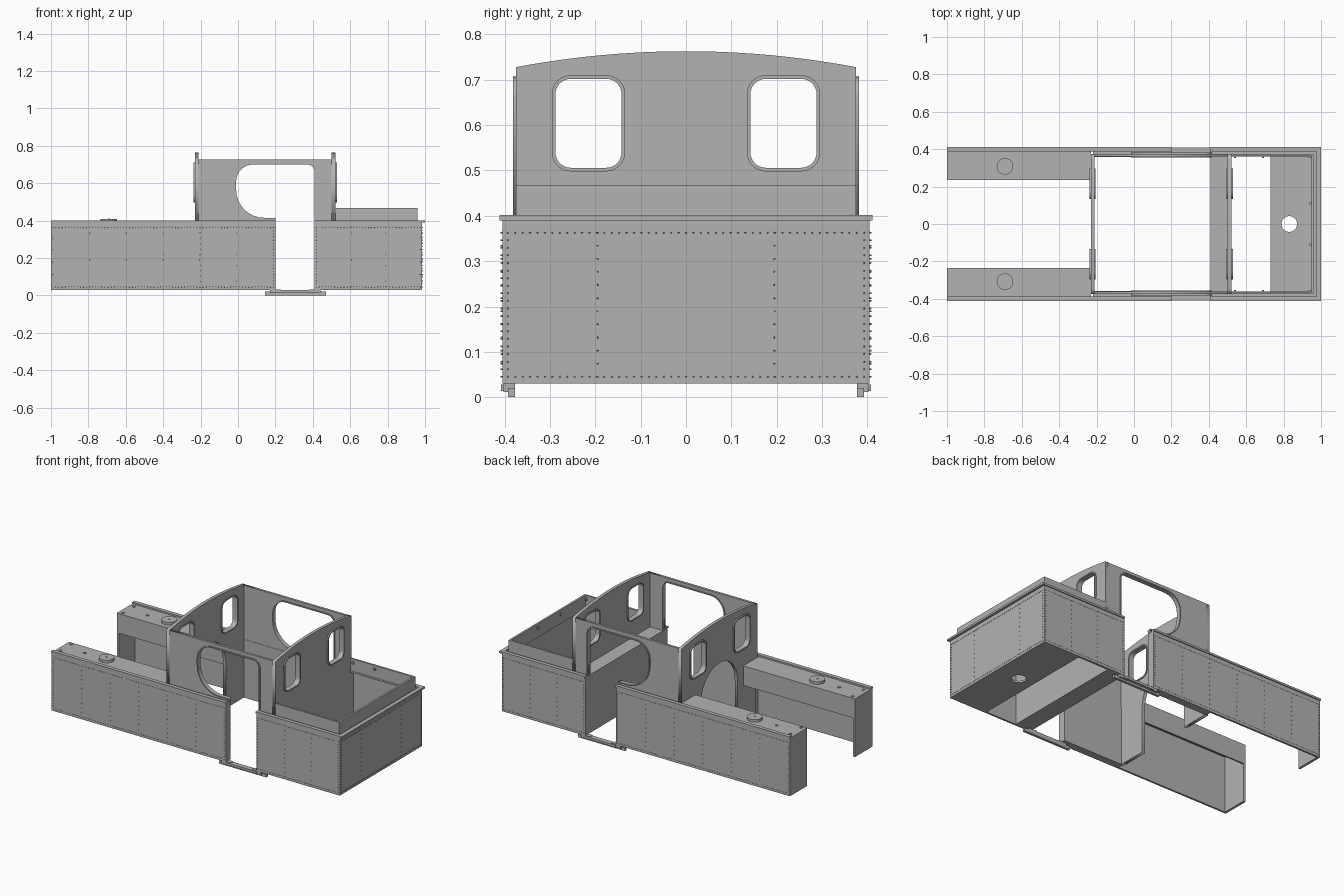
import bpy, bmesh, math
from mathutils import Matrix, Vector

cube = bpy.data.objects.get("Cube")
if cube:
    bpy.data.objects.remove(cube, do_unlink=True)

grey = bpy.data.materials.new("primer_grey")
grey.use_nodes = True
grey.diffuse_color = (0.45, 0.45, 0.45, 1)
grey.node_tree.nodes["Principled BSDF"].inputs["Base Color"].default_value = (0.45, 0.45, 0.45, 1)


def add(name, bm):
    mesh = bpy.data.meshes.new(name)
    bm.to_mesh(mesh)
    bm.free()
    mesh.materials.clear()
    mesh.materials.append(grey)
    ob = bpy.data.objects.new(name, mesh)
    bpy.context.scene.collection.objects.link(ob)
    return ob


def box(name, xs, ys, zs):
    bm = bmesh.new()
    bmesh.ops.create_cube(bm, size=1)
    for v in bm.verts:
        v.co = [(min(r) + max(r)) / 2 + c * (max(r) - min(r)) for r, c in zip((xs, ys, zs), v.co)]
    return add(name, bm)


def disc(name, x, y, z, radius, height, sides=32):
    bm = bmesh.new()
    bmesh.ops.create_cone(bm, cap_ends=True, segments=sides, radius1=radius, radius2=radius,
                          depth=height, matrix=Matrix.Translation((x, y, z + height / 2)))
    return add(name, bm)


def rounded(corners, steps=8):
    """Outline with square corners given as (u, v) or (u, v, radius)."""
    pts, n = [], len(corners)
    for i, c in enumerate(corners):
        p = Vector(c[:2])
        if len(c) == 2:
            pts.append(p)
            continue
        a = (Vector(corners[i - 1][:2]) - p).normalized() * c[2]
        b = (Vector(corners[(i + 1) % n][:2]) - p).normalized() * c[2]
        for k in range(steps + 1):
            t = math.pi / 2 * k / steps
            pts.append(p + a + b - b * math.cos(t) - a * math.sin(t))
    return pts


def plate(name, axis, w, outlines):
    """Flat plate with holes, spanning w[0]..w[1] along the axis."""
    curve = bpy.data.curves.new(name, 'CURVE')
    curve.dimensions = '2D'
    curve.fill_mode = 'BOTH'
    curve.extrude = abs(w[1] - w[0]) / 2
    for pts in outlines:
        spline = curve.splines.new('POLY')
        spline.points.add(len(pts) - 1)
        for sp, p in zip(spline.points, pts):
            sp.co = (p[0], p[1], 0, 1)
        spline.use_cyclic_u = True
    tmp = bpy.data.objects.new(name + "_outline", curve)
    bpy.context.scene.collection.objects.link(tmp)
    mesh = bpy.data.meshes.new_from_object(tmp.evaluated_get(bpy.context.evaluated_depsgraph_get()))
    bpy.data.objects.remove(tmp, do_unlink=True)
    bm = bmesh.new()
    bm.from_mesh(mesh)
    mid = (w[0] + w[1]) / 2
    for v in bm.verts:
        a, b, c = v.co.x, v.co.y, v.co.z + mid
        v.co = {'x': (c, a, b), 'y': (a, c, b), 'z': (a, b, c)}[axis]
    bmesh.ops.remove_doubles(bm, verts=bm.verts, dist=1e-5)
    bmesh.ops.recalc_face_normals(bm, faces=bm.faces)
    return add(name, bm)


def arc(cu, cv, r, a0, a1, n):
    return [(cu + r * math.cos(a0 + (a1 - a0) * i / n), cv + r * math.sin(a0 + (a1 - a0) * i / n))
            for i in range(n + 1)]


def window(s, k):
    u0, u1 = s * (0.142 - k), s * (0.288 + k)
    r = 0.034 + k
    return rounded([(u0, 0.506 - k, r), (u1, 0.506 - k, r), (u1, 0.702 + k, r), (u0, 0.702 + k, r)])


def side_opening(k):
    return rounded([(0.41 + k, 0.4), (0.41 + k, 0.7 + k, 0.04 + k), (-0.01 - k, 0.7 + k, 0.09 + k),
                    (-0.01 - k, 0.415 - k, 0.15 + k), (0.2, 0.415 - k)])


# Cab end walls with arched tops and windows
roof = [(y, 0.763 - 0.035 * (y / 0.375) ** 2) for y in (0.375 * (i / 12 - 1) for i in range(25))]
holes = [window(s, 0) for s in (1, -1)]
plate("cab_rear_wall", 'x', (0.5, 0.52), [[(-0.375, 0.39)] + roof + [(0.375, 0.39)]] + holes)
arch = arc(0, 0.32, 0.18, 0, math.pi, 24)
plate("cab_front_wall", 'x', (-0.23, -0.21),
      [[(-0.36, 0.03), (-0.36, 0.39), (-0.375, 0.39)] + roof +
       [(0.375, 0.39), (0.36, 0.39), (0.36, 0.03), (0.18, 0.03)] + arch + [(-0.18, 0.03)]] + holes)
for s, side in ((1, "back"), (-1, "front")):
    for end, w in (("rear", (0.495, 0.528)), ("forward", (-0.238, -0.205))):
        plate(f"{end}_window_frame_{side}", 'x', w, [window(s, 0.008), window(s, 0)])

for s, side in ((1, "back"), (-1, "front")):
    def part(name, xs, ys, zs):
        return box(f"{name}_{side}", xs, [s * y for y in ys], zs)

    # Cab side with combined window and door opening
    plate(f"cab_side_{side}", 'y', (s * 0.36, s * 0.375),
          [[(0.2, 0.39), (-0.21, 0.39), (-0.21, 0.728), (0.5, 0.728), (0.5, 0.39), (0.41, 0.39)]
           + side_opening(0)])
    plate(f"opening_beading_{side}", 'y', (s * 0.355, s * 0.382),
          [side_opening(0.007) + side_opening(0)[::-1]])

    # Side tank, open underneath and on the inner face
    part("tank_outer_wall", (-1, 0.2), (0.393, 0.405), (0.03, 0.39))
    part("tank_top", (-1, -0.23), (0.235, 0.405), (0.378, 0.392))
    part("tank_inner_lip", (-1, -0.23), (0.235, 0.245), (0.27, 0.385))
    part("tank_end", (-1, -0.985), (0.235, 0.4), (0.03, 0.385))
    part("tank_cab_lining", (-0.22, 0.2), (0.358, 0.395), (0.03, 0.392))
    part("tank_rail", (-1, 0.2), (0.387, 0.411), (0.39, 0.402))
    disc(f"filler_cap_{side}", -0.69, s * 0.308, 0.39, 0.044, 0.018)
    disc(f"filler_knob_{side}", -0.69, s * 0.308, 0.405, 0.005, 0.006, 12)
    for x, y in ((-0.84, 0.308), (-0.97, 0.36), (-0.97, 0.255)):
        disc(f"tank_bolt_{side}", x, s * y, 0.39, 0.009, 0.006, 12)

    # Bunker side, rim and coaming
    part("bunker_side", (0.41, 0.985), (0.393, 0.405), (0.03, 0.39))
    part("bunker_deck", (0.41, 0.985), (0.36, 0.405), (0.382, 0.392))
    part("bunker_rim", (0.41, 1), (0.387, 0.411), (0.39, 0.402))
    part("bunker_coaming", (0.52, 0.96), (0.363, 0.375), (0.385, 0.468))
    for x in (0.54, 0.69, 0.94):
        part("coaming_stud", (x - 0.006, x + 0.006), (0.352, 0.365), (0.44, 0.452))
    part("end_coaming_stud", (0.938, 0.95), (0.104, 0.116), (0.44, 0.452))

    # Footstep under the doorway
    part("step_bracket", (0.145, 0.47), (0.377, 0.393), (0.001, 0.02))
    part("step_tread", (0.2, 0.41), (0.377, 0.408), (0.014, 0.028))
    for x in (0.2, 0.41):
        part("step_hanger", (x - 0.03, x + 0.03), (0.377, 0.403), (0.012, 0.032))

# Bunker body
box("bunker_end", (0.973, 0.985), (-0.405, 0.405), (0.03, 0.39))
box("bunker_end_deck", (0.95, 0.985), (-0.405, 0.405), (0.382, 0.392))
box("bunker_end_rim", (0.975, 1), (-0.411, 0.411), (0.39, 0.402))
box("bunker_end_coaming", (0.948, 0.96), (-0.375, 0.375), (0.385, 0.468))
box("bunker_bulkhead", (0.41, 0.52), (-0.395, 0.395), (0.03, 0.392))
plate("bunker_floor", 'z', (0.03, 0.042),
      [[(0.73, -0.4), (0.98, -0.4), (0.98, 0.4), (0.73, 0.4)], arc(0.83, 0, 0.042, 0, math.tau, 32)[:-1]])

# Rivets along the seams
rivets = bmesh.new()


def rivet_line(start, end, pitch, turn):
    start, end = Vector(start), Vector(end)
    count = round((end - start).length / pitch)
    for i in range(count + 1):
        m = Matrix.Translation(start.lerp(end, i / count)) @ turn
        bmesh.ops.create_cone(rivets, cap_ends=True, segments=6, radius1=0.0026,
                              radius2=0.0015, depth=0.008, matrix=m)


LOW, HIGH, FINE, COARSE = 0.045, 0.363, 0.0165, 0.029
for s in (1, -1):
    turn = Matrix.Rotation(-s * math.pi / 2, 4, 'X')
    y = s * 0.405
    for x0, x1, panels in ((-0.99, 0.19, 6), (0.42, 0.975, 3)):
        for z in (LOW, HIGH):
            rivet_line((x0, y, z), (x1, y, z), FINE, turn)
        for i in range(panels + 1):
            x = x0 + (x1 - x0) * i / panels
            rivet_line((x, y, LOW), (x, y, HIGH), FINE if i in (0, panels) else COARSE, turn)
turn = Matrix.Rotation(math.pi / 2, 4, 'Y')
for z in (LOW, HIGH):
    rivet_line((0.985, -0.393, z), (0.985, 0.393, z), FINE, turn)
for y, pitch in ((-0.393, FINE), (-0.195, COARSE), (0.195, COARSE), (0.393, FINE)):
    rivet_line((0.985, y, LOW), (0.985, y, HIGH), pitch, turn)
add("rivets", rivets)
